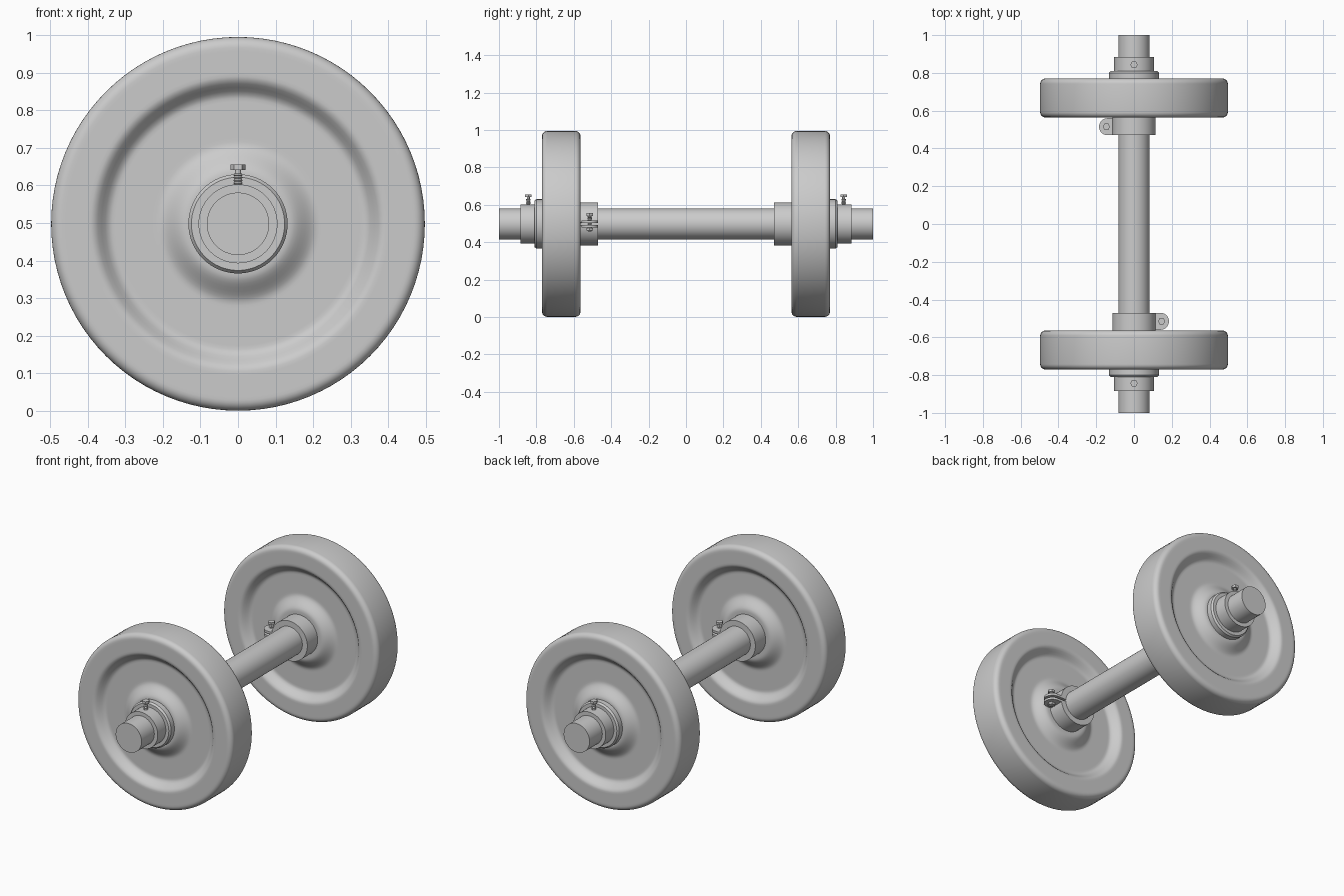
import bpy, bmesh
from math import sin, cos, pi, radians
from mathutils import Matrix, Vector

if "Cube" in bpy.data.objects:
    bpy.data.objects.remove(bpy.data.objects["Cube"])

ZC = 0.498      # height of the bar axis
BAR_R = 0.083


def finish(name, bm, smooth=True):
    bmesh.ops.recalc_face_normals(bm, faces=bm.faces)
    me = bpy.data.meshes.new(name)
    bm.to_mesh(me)
    bm.free()
    ob = bpy.data.objects.new(name, me)
    bpy.context.collection.objects.link(ob)
    if smooth:
        bpy.context.view_layer.objects.active = ob
        ob.select_set(True)
        bpy.ops.object.shade_smooth_by_angle(angle=radians(30))
        ob.select_set(False)
    return ob


def lathe(bm, profile, place, n=64, start=0.0, end=2 * pi, closed=True):
    """Spin (radius, along) points; place(r, a, t) gives the 3D position."""
    full = abs(end - start - 2 * pi) < 1e-6
    count = n if full else n + 1
    rings = [[bm.verts.new(place(r, a, start + (end - start) * i / n))
              for r, a in profile] for i in range(count)]
    k = len(profile)
    for i in range(n):
        p, q = rings[i], rings[(i + 1) % count]
        for j in range(k if closed else k - 1):
            m = (j + 1) % k
            bm.faces.new((p[j], p[m], q[m], q[j]))
    if closed and not full:
        bm.faces.new(rings[0])
        bm.faces.new(rings[-1])
    if not closed:
        bm.faces.new([r[0] for r in rings])
        bm.faces.new([r[-1] for r in rings])


def on_bar(r, a, t):
    return (r * cos(t), a, ZC + r * sin(t))


def upright(x, y):
    return lambda r, a, t: (x + r * cos(t), y + r * sin(t), a)


def thread(r, z0, z1, turns):
    pts, step = [], (z1 - z0) / turns
    for i in range(turns):
        pts += [(r * 0.75, z0 + i * step), (r, z0 + (i + 0.5) * step)]
    return pts + [(r * 0.75, z1)]


def add_both_ends(name, bm, smooth=True):
    """Front part plus a copy turned half way round z for the back."""
    back = bm.copy()
    back.transform(Matrix.Rotation(pi, 4, 'Z'))
    finish(name + "_front", bm, smooth)
    finish(name + "_back", back, smooth)


def ease(a, b, x):
    t = min(max((x - a) / (b - a), 0), 1)
    return t * t * (3 - 2 * t)


# Bar
bm = bmesh.new()
lathe(bm, [(BAR_R, -1), (BAR_R, 1)], on_bar, closed=False)
finish("bar", bm)

# Weight plates: raised rim and hub with a soft annular dish on both faces
MID, HALF, R, FIL = -0.667, 0.103, 0.497, 0.028
face = []
for i in range(41):
    r = BAR_R + (R - FIL - BAR_R) * i / 40
    dip = 0.042 * ease(0.135, 0.215, r) * (1 - ease(0.335, 0.39, r))
    face.append((r, HALF - dip))
for i in range(1, 7):
    a = pi / 2 * (1 - i / 6)
    face.append((R - FIL + FIL * cos(a), HALF - FIL + FIL * sin(a)))
profile = [(r, MID - d) for r, d in face] + [(r, MID + d) for r, d in reversed(face)]
bm = bmesh.new()
lathe(bm, profile, on_bar, n=96)
add_both_ends("weight_plate", bm)

# Outer collars: wide flange against the plate, narrower sleeve outside
bm = bmesh.new()
lathe(bm, [(BAR_R, -0.765), (0.132, -0.765), (0.132, -0.80), (0.124, -0.81),
           (0.105, -0.81), (0.105, -0.884), (BAR_R, -0.884)], on_bar)
add_both_ends("outer_collar", bm)

# Set screws on the outer collars
bm = bmesh.new()
pos = upright(0, -0.843)
lathe(bm, thread(0.0125, ZC + 0.09, 0.632, 6), pos, n=20, closed=False)
lathe(bm, [(0.008, 0.63), (0.008, 0.642)], pos, n=20, closed=False)
lathe(bm, [(0.02, 0.641), (0.02, 0.656)], pos, n=6, closed=False)
add_both_ends("set_screw", bm, False)

# Inner clamp collars: split ring
bm = bmesh.new()
gap = 0.055
lathe(bm, [(BAR_R, -0.47), (0.115, -0.47), (0.115, -0.566), (BAR_R, -0.566)],
      on_bar, start=gap, end=2 * pi - gap)
add_both_ends("inner_clamp", bm)

# Clamp ears: two rounded tabs either side of the split
EY, EX, ER = -0.515, 0.14, 0.045
outline = [(0.1, EY - ER)]
outline += [(EX + ER * cos(t), EY + ER * sin(t))
            for t in (pi * (i / 20 - 0.5) for i in range(21))]
outline += [(0.1, EY + ER)]
bm = bmesh.new()
for z in (ZC - 0.019, ZC + 0.006):
    f = bm.faces.new([bm.verts.new((x, y, z)) for x, y in outline])
    ext = bmesh.ops.extrude_face_region(bm, geom=[f])
    bmesh.ops.translate(bm, vec=Vector((0, 0, 0.013)),
                        verts=[v for v in ext['geom'] if isinstance(v, bmesh.types.BMVert)])
add_both_ends("clamp_ears", bm)

# Clamp bolts with head on top and nut below
bm = bmesh.new()
pos = upright(0.146, EY)
lathe(bm, thread(0.0125, 0.458, 0.545, 12), pos, n=20, closed=False)
lathe(bm, [(0.019, 0.541), (0.019, 0.555)], pos, n=6, closed=False)
lathe(bm, [(0.019, 0.464), (0.019, 0.477)], pos, n=6, closed=False)
add_both_ends("clamp_bolt", bm, False)
